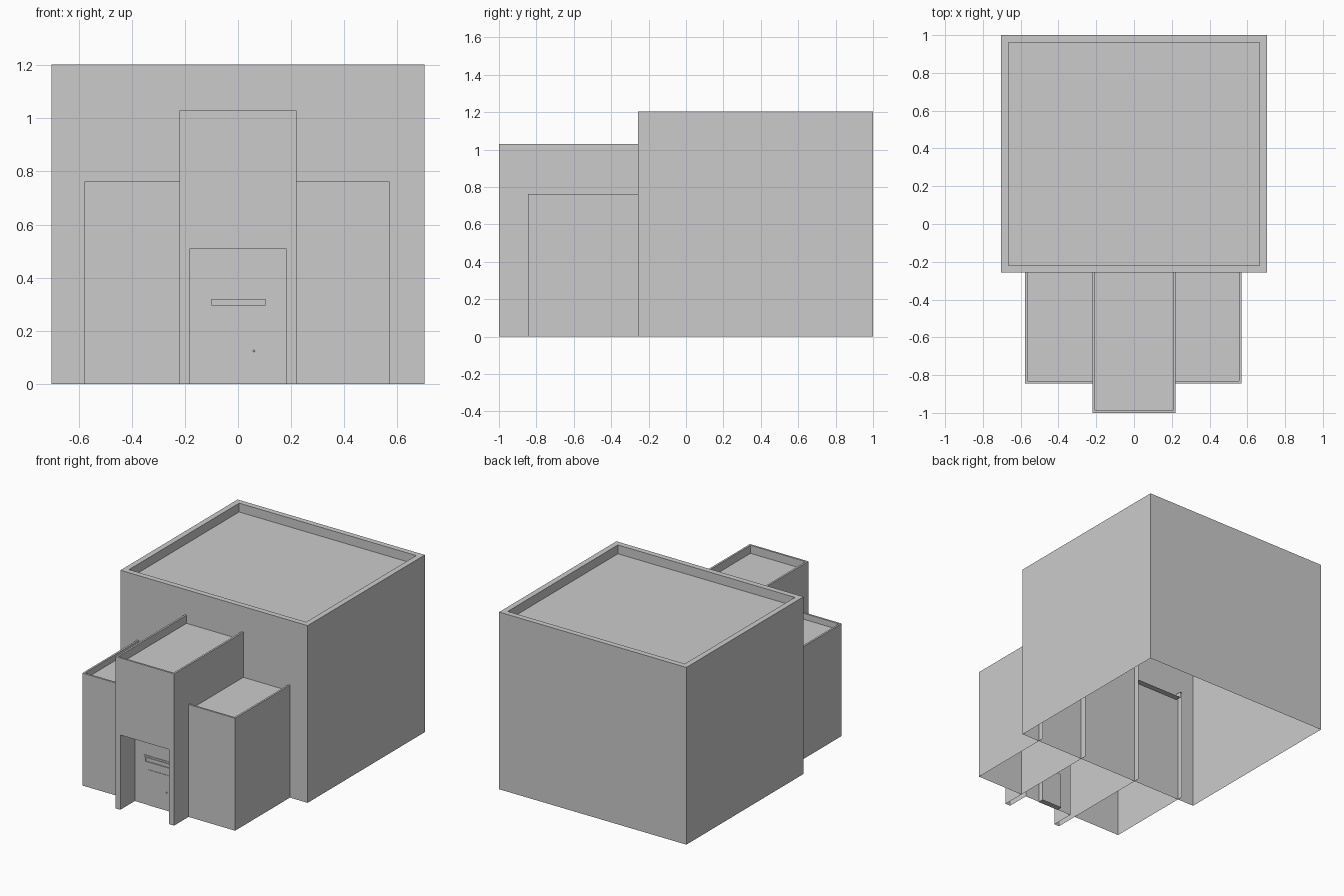
import bpy, bmesh
from mathutils import Vector

if "Cube" in bpy.data.objects:
    bpy.data.objects.remove(bpy.data.objects["Cube"])


def make(name, polys):
    """Object from a list of polygons, welded along shared edges."""
    bm = bmesh.new()
    for p in polys:
        bm.faces.new([bm.verts.new(Vector(c)) for c in p])
    bmesh.ops.remove_doubles(bm, verts=bm.verts, dist=1e-5)
    bmesh.ops.recalc_face_normals(bm, faces=bm.faces)
    # keep the roof (or the highest flat face) pointing up
    ups = [f for f in bm.faces if abs(f.normal.z) > 0.9]
    if ups and max(ups, key=lambda f: f.calc_center_median().z).normal.z < 0:
        bmesh.ops.reverse_faces(bm, faces=bm.faces)
    me = bpy.data.meshes.new(name)
    bm.to_mesh(me)
    bm.free()
    ob = bpy.data.objects.new(name, me)
    bpy.context.collection.objects.link(ob)
    return ob


def shell(x0, x1, y0, y1, h, t, d, open_sides="", no_wall=""):
    """Bottomless walls with a sunken roof behind a parapet."""
    side = lambda s: 0 if s in open_sides else t
    outer = [(x0, y0), (x1, y0), (x1, y1), (x0, y1)]
    xa, xb = x0 + side("L"), x1 - side("R")
    ya, yb = y0 + side("F"), y1 - side("B")
    inner = [(xa, ya), (xb, ya), (xb, yb), (xa, yb)]
    polys = [[(*c, h - d) for c in inner]]
    for i, s in enumerate("FRBL"):
        if s in open_sides:
            continue
        a, b = outer[i], outer[(i + 1) % 4]
        c, e = inner[i], inner[(i + 1) % 4]
        if s not in no_wall:
            polys.append([(*a, 0), (*b, 0), (*b, h), (*a, h)])
        polys.append([(*a, h), (*b, h), (*e, h), (*c, h)])
        polys.append([(*c, h), (*e, h), (*e, h - d), (*c, h - d)])
    return polys


def box(name, x0, x1, y0, y1, z0, z1):
    q = [(x0, y0), (x1, y0), (x1, y1), (x0, y1)]
    polys = [[(*c, z0) for c in reversed(q)], [(*c, z1) for c in q]]
    for i in range(4):
        a, b = q[i], q[(i + 1) % 4]
        polys.append([(*a, z0), (*b, z0), (*b, z1), (*a, z1)])
    return make(name, polys)


def frame(name, x0, x1, z0, z1, w, y0, y1):
    """Rectangular ring facing the front, from y0 back to y1."""
    o = [(x0, z0), (x1, z0), (x1, z1), (x0, z1)]
    n = [(x0 + w, z0 + w), (x1 - w, z0 + w), (x1 - w, z1 - w), (x0 + w, z1 - w)]
    polys = []
    for i in range(4):
        j = (i + 1) % 4
        P = lambda c, y: (c[0], y, c[1])
        polys += [[P(o[i], y0), P(o[j], y0), P(n[j], y0), P(n[i], y0)],
                  [P(o[i], y1), P(o[j], y1), P(o[j], y0), P(o[i], y0)],
                  [P(n[i], y0), P(n[j], y0), P(n[j], y1), P(n[i], y1)]]
    return make(name, polys)


WALL, BACK, RECESS = -0.257, -0.217, -0.845

# main hall
make("main_hall", shell(-0.703, 0.703, WALL, 1.0, 1.203, 0.038, 0.06))

# side wings, open where they run into the hall and tower
make("left_wing", shell(-0.578, -0.22, -0.845, BACK, 0.763, 0.013, 0.04, "BR"))
make("right_wing", shell(0.22, 0.57, -0.845, BACK, 0.763, 0.013, 0.04, "BL"))

# entrance tower with a recessed porch
W, P, H, PH, F = 0.22, 0.183, 1.03, 0.507, -1.0
tower = shell(-W, W, F, BACK, H, 0.013, 0.055, "B", "F")
tower.append([(x, F, z) for x, z in ((-W, 0), (-P, 0), (-P, PH), (P, PH),
                                     (P, 0), (W, 0), (W, H), (-W, H))])
tower.append([(-P, F, PH), (P, F, PH), (P, RECESS, PH), (-P, RECESS, PH)])
tower.append([(-P, RECESS, 0), (P, RECESS, 0), (P, RECESS, PH), (-P, RECESS, PH)])
for s in (-P, P):
    tower.append([(s, F, 0), (s, F, PH), (s, RECESS, PH), (s, RECESS, 0)])
make("entrance_tower", tower)

# door and knob
box("door", -0.079, 0.075, RECESS - 0.003, RECESS + 0.035, 0, 0.241)
bpy.ops.mesh.primitive_uv_sphere_add(segments=10, ring_count=6, radius=0.004,
                                     location=(0.06, RECESS - 0.006, 0.124))
bpy.context.object.name = "door_knob"

# narrow window above the door
frame("window_surround", -0.117, 0.121, 0.278, 0.335, 0.011, RECESS - 0.004, RECESS)
frame("window_frame", -0.106, 0.11, 0.289, 0.324, 0.007, RECESS - 0.008, RECESS)
box("window_pane", -0.099, 0.103, RECESS - 0.002, RECESS + 0.01, 0.296, 0.317)
